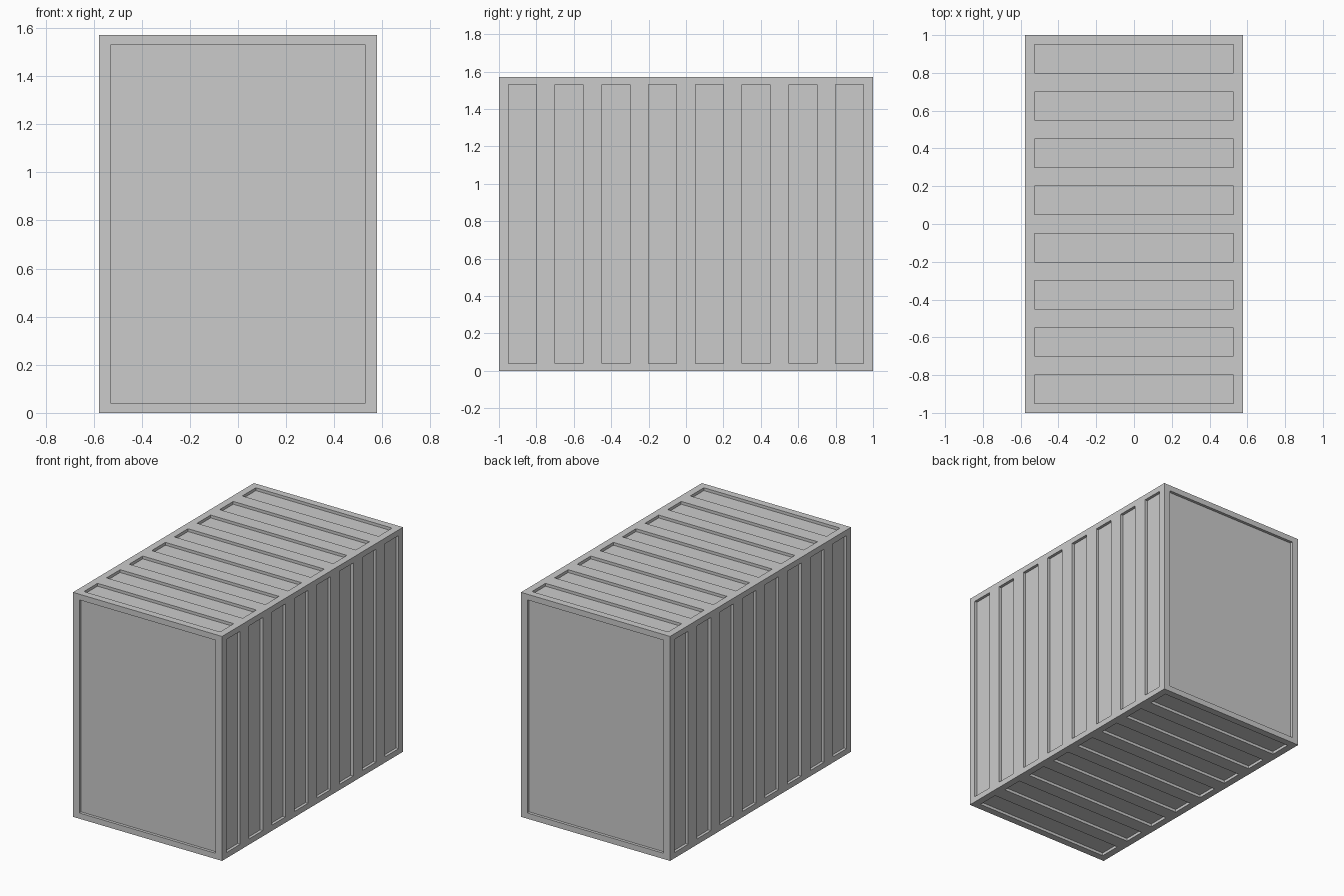
import bpy, bmesh
from mathutils import Matrix, Vector

if "Cube" in bpy.data.objects:
    bpy.data.objects.remove(bpy.data.objects["Cube"])

HX, HY, H = 0.577, 1.0, 1.57      # half width, half length, height
PX, Z0, Z1 = 0.527, 0.04, 1.53    # panel limits
DEPTH = 0.02


def add_box(bm, lo, hi):
    lo, hi = Vector(lo), Vector(hi)
    bmesh.ops.create_cube(bm, size=1, matrix=Matrix.Translation((lo + hi) / 2)
                          @ Matrix.Diagonal((*(hi - lo), 1)))


def make_object(name, bm):
    mesh = bpy.data.meshes.new(name)
    bm.to_mesh(mesh)
    bm.free()
    obj = bpy.data.objects.new(name, mesh)
    bpy.context.collection.objects.link(obj)
    return obj


# Container body
bm = bmesh.new()
add_box(bm, (-HX, -HY, 0), (HX, HY, H))
body = make_object("container_body", bm)

# Recess cutters: end panels, then eight grooves on sides, roof and floor
bm = bmesh.new()
for y in (-HY, HY):
    add_box(bm, (-PX, y - DEPTH, Z0), (PX, y + DEPTH, Z1))
for i in range(8):
    y0 = -0.95 + 0.25 * i
    y1 = y0 + 0.15
    for x in (-HX, HX):
        add_box(bm, (x - DEPTH, y0, Z0), (x + DEPTH, y1, Z1))
    for z in (0, H):
        add_box(bm, (-PX, y0, z - DEPTH), (PX, y1, z + DEPTH))
cutter = make_object("recess_cutter", bm)
cutter.hide_render = True

# Carve the recesses and discard the cutter
mod = body.modifiers.new("recesses", 'BOOLEAN')
mod.operation = 'DIFFERENCE'
mod.solver = 'EXACT'
mod.object = cutter
bpy.context.view_layer.objects.active = body
body.select_set(True)
bpy.ops.object.modifier_apply(modifier=mod.name)
bpy.data.objects.remove(cutter)
